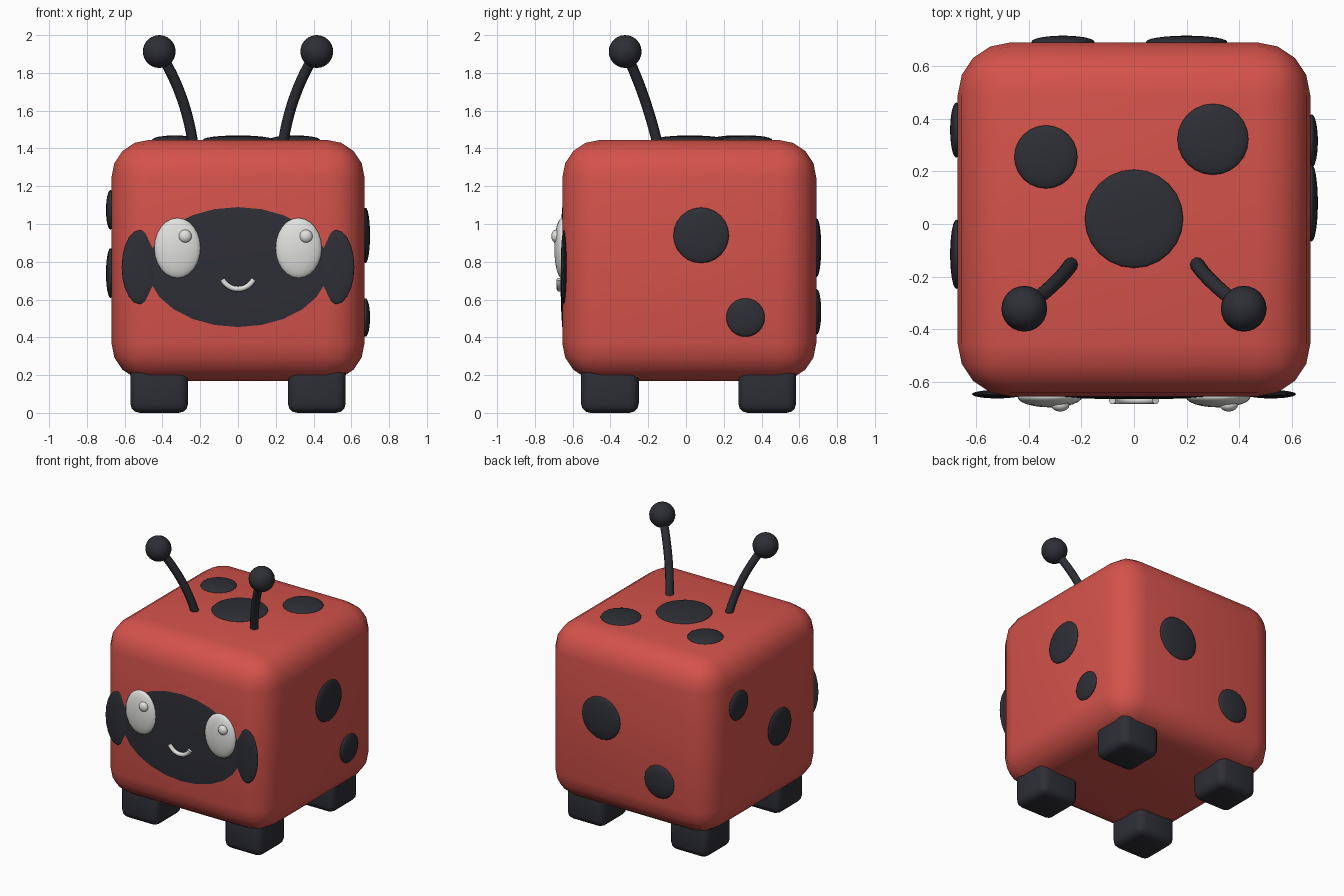
import bpy
from math import pi, radians, sin, cos

cube = bpy.data.objects.get("Cube")
if cube:
    bpy.data.objects.remove(cube, do_unlink=True)


def material(name, colour):
    mat = bpy.data.materials.new(name)
    mat.use_nodes = True
    mat.diffuse_color = (*colour, 1)
    mat.node_tree.nodes["Principled BSDF"].inputs["Base Color"].default_value = (*colour, 1)
    return mat


RED = material("ladybird red", (0.66, 0.085, 0.07))
DARK = material("charcoal", (0.027, 0.028, 0.036))
WHITE = material("soft white", (0.75, 0.75, 0.73))


def finish(obj, name, mat):
    obj.name = name
    obj.data.materials.append(mat)
    bpy.ops.object.shade_smooth()
    return obj


def rounded_box(name, mat, low, high, radius, segments):
    centre = [(a + b) / 2 for a, b in zip(low, high)]
    bpy.ops.mesh.primitive_cube_add(size=1, location=centre)
    obj = bpy.context.object
    obj.scale = [b - a for a, b in zip(low, high)]
    bpy.ops.object.transform_apply(location=False, rotation=False, scale=True)
    bevel = obj.modifiers.new("rounded edges", "BEVEL")
    bevel.width = radius
    bevel.segments = segments
    return finish(obj, name, mat)


def ellipsoid(name, mat, centre, size, turn=(0, 0, 0), segments=24, rings=12):
    """Sphere scaled along its own axes, its pole turned to face outwards."""
    bpy.ops.mesh.primitive_uv_sphere_add(
        segments=segments, ring_count=rings, radius=1, location=centre, rotation=turn)
    obj = bpy.context.object
    obj.scale = size
    return finish(obj, name, mat)


def tube(name, mat, points, radius):
    """Round tube along a path, turned into a mesh."""
    curve = bpy.data.curves.new(name, "CURVE")
    curve.dimensions = "3D"
    curve.bevel_depth = radius
    curve.bevel_resolution = 3
    curve.use_fill_caps = True
    spline = curve.splines.new("POLY")
    spline.points.add(len(points) - 1)
    for point, co in zip(spline.points, points):
        point.co = (*co, 1)
    obj = bpy.data.objects.new(name, curve)
    bpy.context.collection.objects.link(obj)
    bpy.ops.object.select_all(action="DESELECT")
    obj.select_set(True)
    bpy.context.view_layer.objects.active = obj
    bpy.ops.object.convert(target="MESH")
    obj = bpy.context.object
    finish(obj, name, mat)
    bpy.ops.object.shade_smooth_by_angle(angle=radians(50))
    return obj


# Body
rounded_box("body", RED, (-0.67, -0.655, 0.17), (0.67, 0.69, 1.445), 0.2, 4)

# Feet
for side, x in (("left", 0.417), ("right", -0.417)):
    for end, y in (("front", -0.403), ("back", 0.43)):
        rounded_box(f"{end}_{side}_foot", DARK, (x - 0.153, y - 0.153, 0),
                    (x + 0.153, y + 0.153, 0.27), 0.05, 3)

# Spots: centre and radius on each side of the body
FACING_X, FACING_Y = (0, pi / 2, 0), (pi / 2, 0, 0)
spots = {
    "top": ((0, 0, 0), [((0, 0.02, 1.445), 0.187), ((-0.335, 0.255, 1.445), 0.12),
                        ((0.3, 0.322, 1.445), 0.135)]),
    "left": (FACING_X, [((0.675, 0.08, 0.94), 0.147), ((0.675, 0.315, 0.505), 0.102)]),
    "right": (FACING_X, [((-0.675, 0.357, 1.075), 0.105), ((-0.675, -0.115, 0.74), 0.132)]),
    "back": (FACING_Y, [((0.2, 0.692, 0.875), 0.155), ((-0.27, 0.692, 0.535), 0.12)]),
}
for side, (turn, places) in spots.items():
    for centre, radius in places:
        ellipsoid(f"{side}_spot", DARK, centre, (radius, radius, 0.024), turn)

# Face mask with its side lobes
ellipsoid("face_mask", DARK, (0, -0.647, 0.772), (0.54, 0.357, 0.018), FACING_Y)

for side, s in (("left", 1), ("right", -1)):
    ellipsoid(f"{side}_face_lobe", DARK, (s * 0.52, -0.647, 0.772),
              (0.096, 0.196, 0.016), FACING_Y, segments=20)

    # Eyes, both glancing the same way
    ellipsoid(f"{side}_eye", WHITE, (s * 0.32, -0.657, 0.872),
              (0.123, 0.16, 0.04), FACING_Y)
    ellipsoid(f"{side}_eye_glint", WHITE, (s * 0.32 + 0.04, -0.688, 0.935),
              (0.035, 0.035, 0.025), FACING_Y, segments=16, rings=8)

    # Antennae: bowed stalk and ball tip
    start, bend, tip = (0.235, -0.145, 1.4), (0.27, -0.21, 1.68), (0.417, -0.322, 1.913)
    path = []
    for i in range(13):
        t = i / 12
        x, y, z = ((1 - t) ** 2 * a + 2 * t * (1 - t) * b + t * t * c
                   for a, b, c in zip(start, bend, tip))
        path.append((s * x, y, z))
    tube(f"{side}_antenna", DARK, path, 0.028)
    ellipsoid(f"{side}_antenna_ball", DARK, (s * tip[0], *tip[1:]), (0.087,) * 3)

# Smile
arc = [radians(-64 + 8 * i) for i in range(17)]
tube("smile", WHITE, [(0.092 * sin(a), -0.67, 0.748 - 0.092 * cos(a)) for a in arc], 0.015)
